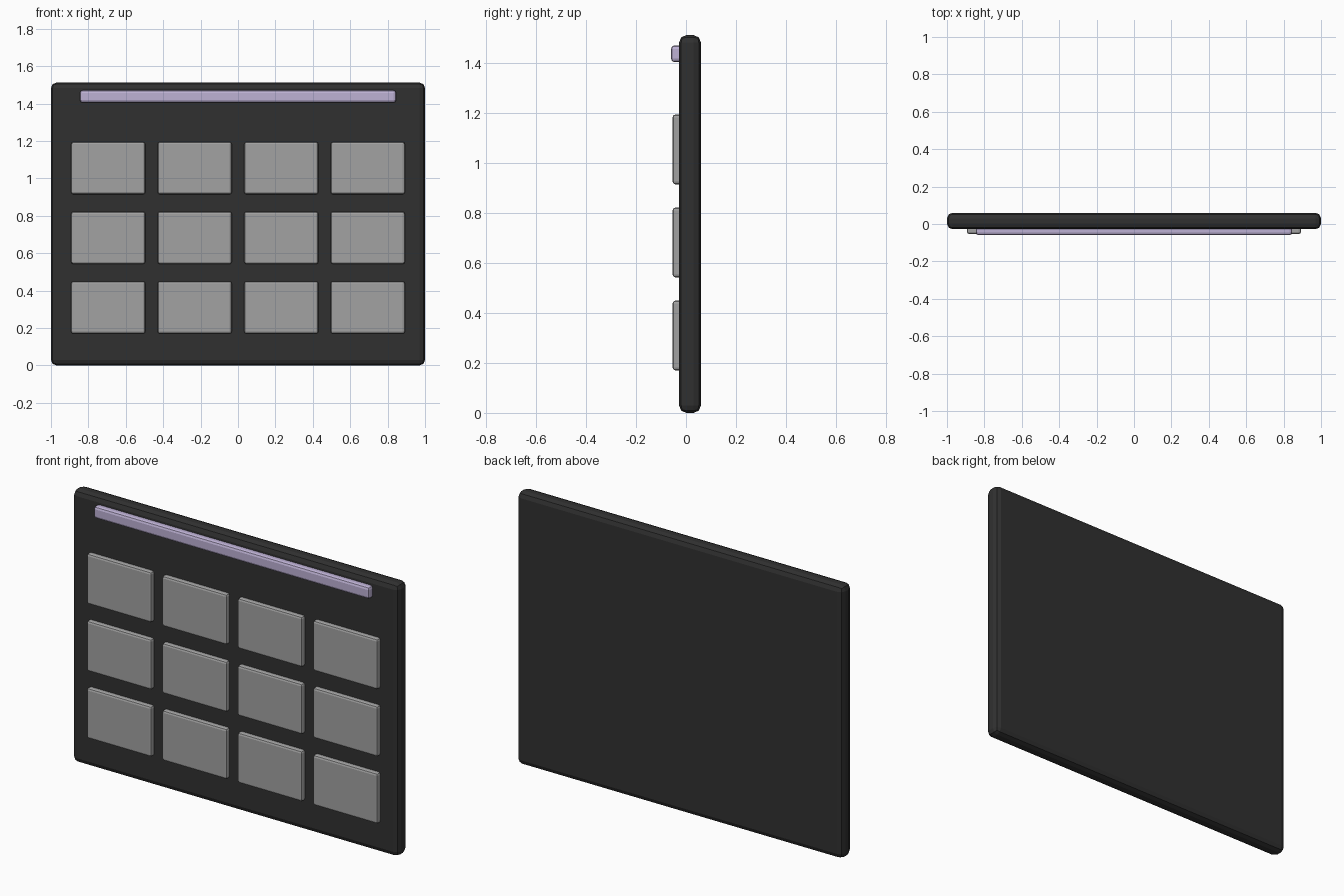
import bpy

if "Cube" in bpy.data.objects:
    bpy.data.objects.remove(bpy.data.objects["Cube"])


def material(name, color):
    m = bpy.data.materials.new(name)
    m.diffuse_color = (*color, 1.0)
    m.use_nodes = True
    m.node_tree.nodes["Principled BSDF"].inputs["Base Color"].default_value = m.diffuse_color
    return m


CHARCOAL = material("charcoal", (0.03, 0.03, 0.03))
GREY = material("grey", (0.36, 0.36, 0.36))
LILAC = material("pale_lilac", (0.51, 0.44, 0.66))


def rounded_box(name, x, y, z, mat, bevel, segments=2):
    """Bevelled box from (min, max) ranges on each axis."""
    ranges = (x, y, z)
    bpy.ops.mesh.primitive_cube_add(size=1, location=[(a + b) / 2 for a, b in ranges])
    ob = bpy.context.object
    ob.name = name
    ob.scale = [b - a for a, b in ranges]
    bpy.ops.object.transform_apply(location=False, rotation=False, scale=True)
    mod = ob.modifiers.new("rounded_edges", "BEVEL")
    mod.width = bevel
    mod.segments = segments
    mod.limit_method = 'NONE'
    ob.data.materials.append(mat)
    return ob


# Back board
rounded_box("board", (-1, 1), (-0.028, 0.06), (0, 1.513), CHARCOAL, 0.03)

# Light strip along the top
rounded_box("top_strip", (-0.845, 0.845), (-0.06, -0.005), (1.405, 1.472), LILAC, 0.014)

# Grid of raised panels: 3 rows of 4
for row in range(3):
    zc = 0.31 + row * 0.3725
    for col in range(4):
        xc = (col - 1.5) * 0.4627
        rounded_box(f"panel_{row + 1}_{col + 1}", (xc - 0.1985, xc + 0.1985),
                    (-0.054, -0.005), (zc - 0.14, zc + 0.14), GREY, 0.012)
